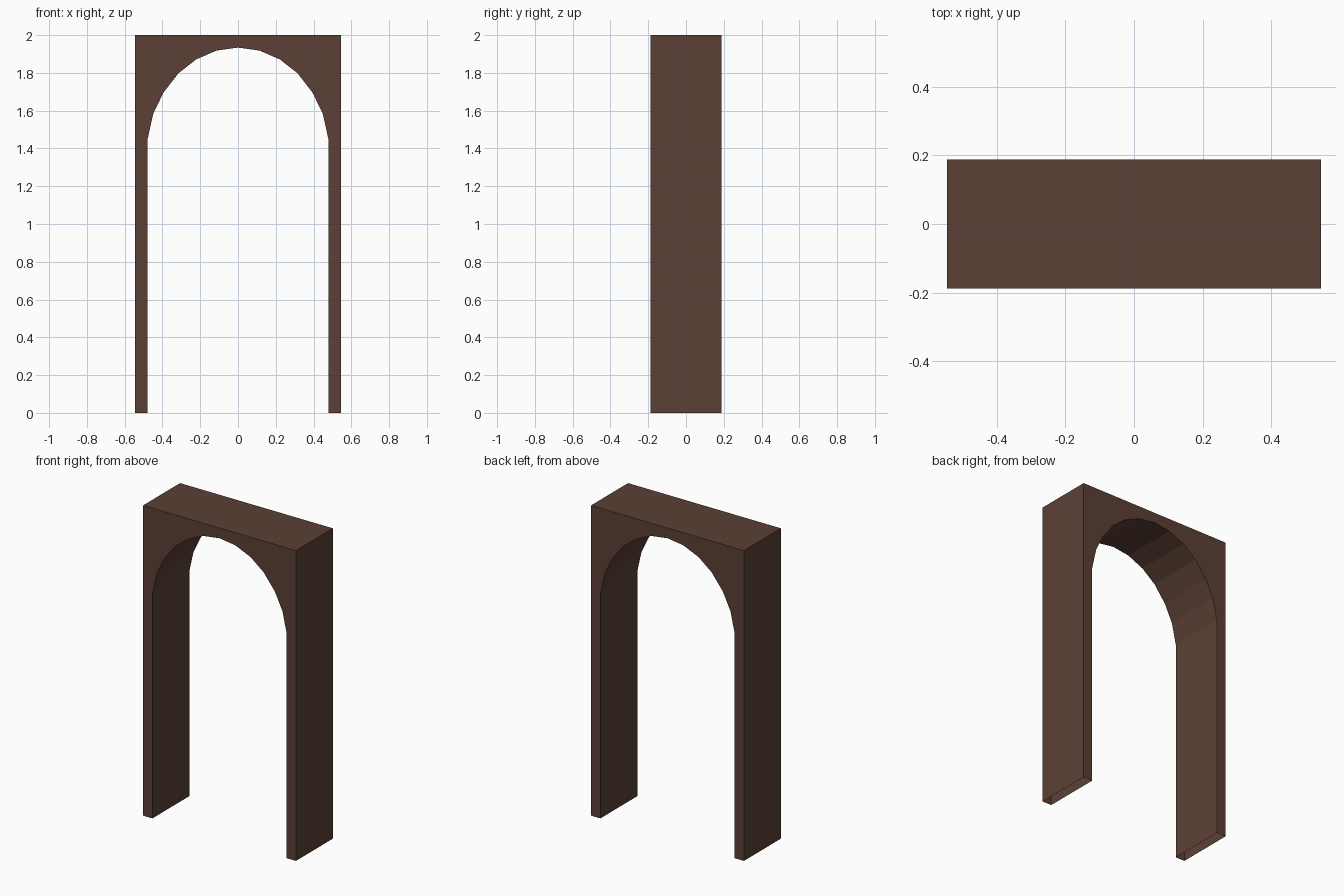
import bpy
import bmesh

cube = bpy.data.objects.get("Cube")
if cube:
    bpy.data.objects.remove(cube, do_unlink=True)

HALF_WIDTH, HALF_DEPTH, HEIGHT = 0.545, 0.188, 2.0

# Dark wood colour
wood = bpy.data.materials.new("dark_brown_wood")
wood.use_nodes = True
colour = (0.105, 0.051, 0.036, 1.0)
wood.diffuse_color = colour
wood.node_tree.nodes["Principled BSDF"].inputs["Base Color"].default_value = colour

# Half of the opening, from the floor to the crown, mirrored for the other side
half = [(0.479, 0), (0.479, 1.447), (0.449, 1.583), (0.395, 1.695),
        (0.315, 1.798), (0.222, 1.871), (0.114, 1.918)]
opening = half + [(0, 1.934)] + [(-x, z) for x, z in reversed(half)]
outline = opening + [(-HALF_WIDTH, 0), (-HALF_WIDTH, HEIGHT),
                     (HALF_WIDTH, HEIGHT), (HALF_WIDTH, 0)]

# Frame outline extruded through its depth
bm = bmesh.new()
front = bm.faces.new([bm.verts.new((x, -HALF_DEPTH, z)) for x, z in outline])
result = bmesh.ops.extrude_face_region(bm, geom=[front], use_keep_orig=True)
back_verts = [g for g in result["geom"] if isinstance(g, bmesh.types.BMVert)]
bmesh.ops.translate(bm, verts=back_verts, vec=(0, 2 * HALF_DEPTH, 0))
bmesh.ops.recalc_face_normals(bm, faces=bm.faces[:])

# Legs are open underneath
soles = [f for f in bm.faces if all(v.co.z < 0.001 for v in f.verts)]
bmesh.ops.delete(bm, geom=soles, context="FACES_ONLY")

mesh = bpy.data.meshes.new("arched_door_frame")
bm.to_mesh(mesh)
bm.free()
mesh.materials.append(wood)
frame = bpy.data.objects.new("arched_door_frame", mesh)
bpy.context.collection.objects.link(frame)
